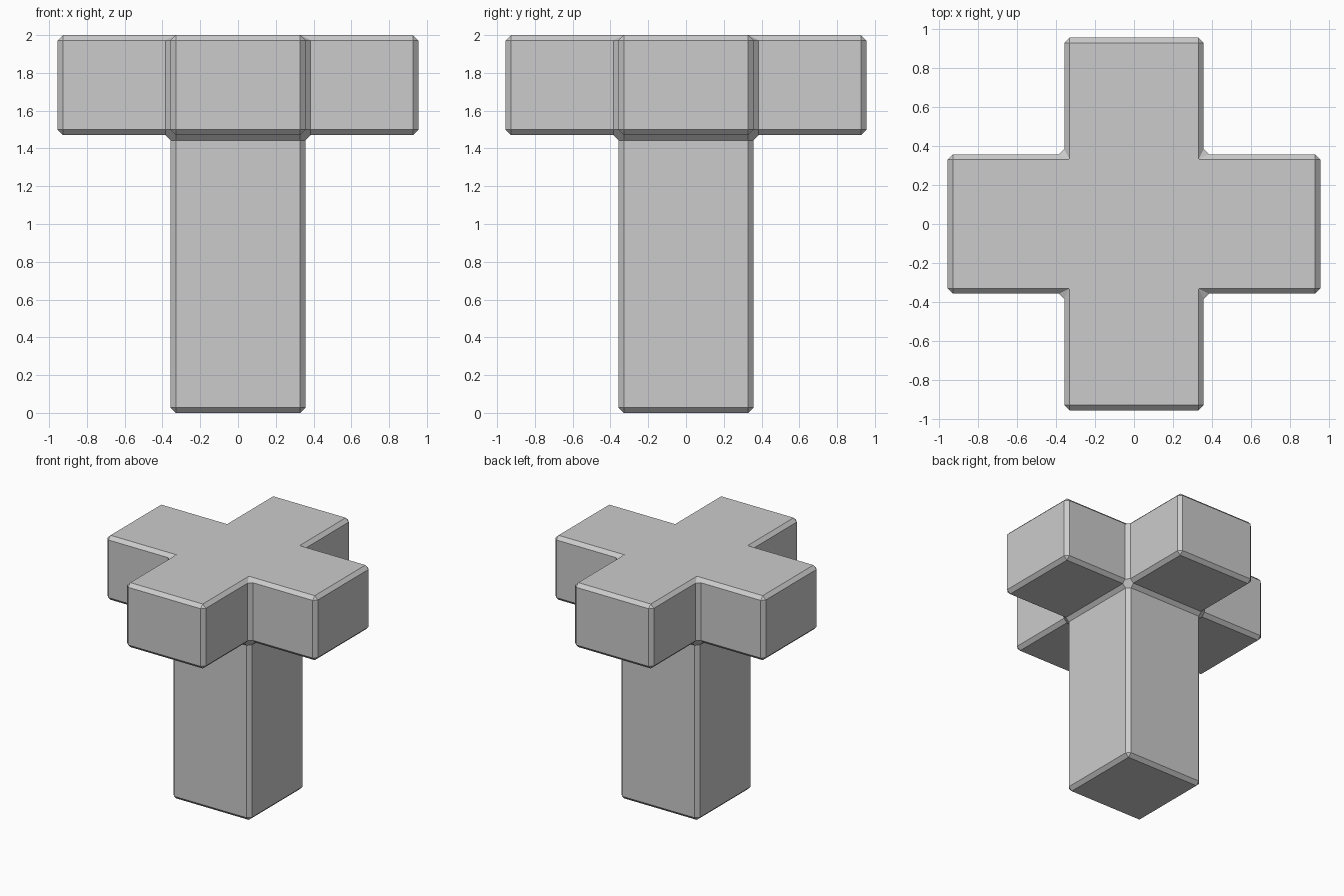
import bpy, bmesh
from mathutils import Vector

if "Cube" in bpy.data.objects:
    bpy.data.objects.remove(bpy.data.objects["Cube"])

HALF = 0.357      # half width of column and arms
REACH = 0.955     # arm reach from the centre
ARM_Z = 1.471     # underside of the arms
TOP = 2.0
BEVEL = 0.028

bm = bmesh.new()

# Central hub where the arms meet
bmesh.ops.create_cube(bm, size=1)
for v in bm.verts:
    v.co = Vector((v.co.x * 2 * HALF, v.co.y * 2 * HALF,
                   ARM_Z + (v.co.z + 0.5) * (TOP - ARM_Z)))
bm.normal_update()

# Pull out four arms from the sides and the column from the underside
for f in [f for f in bm.faces if f.normal.z < 0.5]:
    n = f.normal.copy()
    length = ARM_Z if n.z < -0.5 else REACH - HALF
    new = bmesh.ops.extrude_discrete_faces(bm, faces=[f])["faces"][0]
    bmesh.ops.translate(bm, verts=new.verts, vec=n * length)
bmesh.ops.recalc_face_normals(bm, faces=bm.faces)

mesh = bpy.data.meshes.new("cross_post")
bm.to_mesh(mesh)
bm.free()
post = bpy.data.objects.new("cross_post", mesh)
bpy.context.collection.objects.link(post)

# Single flat chamfer on all edges, inner and outer
bev = post.modifiers.new("chamfer", 'BEVEL')
bev.width = BEVEL
bev.segments = 1
bev.limit_method = 'ANGLE'
